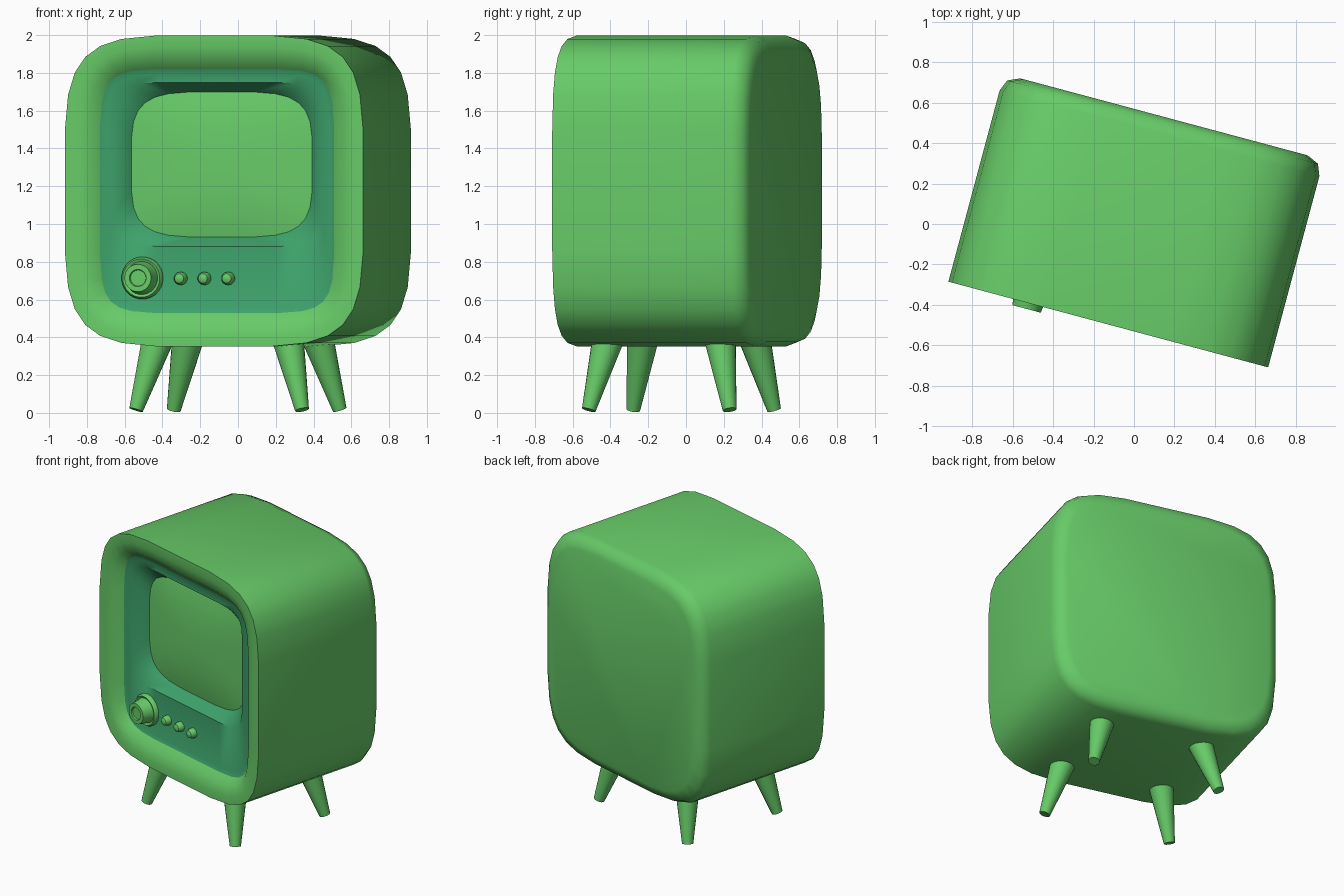
import bpy
import math
from mathutils import Matrix, Vector

cube = bpy.data.objects.get("Cube")
if cube:
    bpy.data.objects.remove(cube, do_unlink=True)

# The whole set is turned a little about the vertical axis
TURN = Matrix.Translation((0.006, 0, 0)) @ Matrix.Rotation(math.radians(-15), 4, "Z")


def make_material(name, colour):
    mat = bpy.data.materials.new(name)
    mat.use_nodes = True
    mat.diffuse_color = colour
    mat.node_tree.nodes["Principled BSDF"].inputs["Base Color"].default_value = colour
    return mat


green = make_material("leaf green", (0.136, 0.597, 0.138, 1))
teal = make_material("sea green", (0.047, 0.36, 0.145, 1))


def finish(obj, mat, angle):
    obj.data.materials.append(mat)
    obj.matrix_world = TURN @ obj.matrix_world
    bpy.ops.object.select_all(action="DESELECT")
    obj.select_set(True)
    bpy.context.view_layer.objects.active = obj
    bpy.ops.object.shade_smooth_by_angle(angle=math.radians(angle))


def ring(half_w, half_h, power, y, cx, cz, sides):
    """Superellipse outline facing the front; power 2 is a circle."""
    points = []
    for i in range(sides):
        t = (i + 0.5) * math.tau / sides
        c, s = math.cos(t), math.sin(t)
        x = math.copysign(abs(c) ** (2 / power), c) * half_w
        z = math.copysign(abs(s) ** (2 / power), s) * half_h
        points.append((cx + x, y, cz + z))
    return points


def loft(name, rings, mat, back_cap=False, front_cap=False, angle=50):
    """Bridge rings running from the back (or outside) to the front (or inside)."""
    n = len(rings[0])
    verts = [p for r in rings for p in r]
    faces = []
    for k in range(len(rings) - 1):
        for i in range(n):
            a, b = k * n + i, k * n + (i + 1) % n
            faces.append((a, b, b + n, a + n))
    if back_cap:
        faces.append(tuple(reversed(range(n))))
    if front_cap:
        faces.append(tuple(range(len(verts) - n, len(verts))))
    mesh = bpy.data.meshes.new(name)
    mesh.from_pydata(verts, [], faces)
    obj = bpy.data.objects.new(name, mesh)
    bpy.context.collection.objects.link(obj)
    finish(obj, mat, angle)
    return obj


def turned(name, profile, cx, cz, sides):
    """Round part standing on the front panel; profile holds (radius, y)."""
    return loft(name, [ring(r, r, 2, y, cx, cz, sides) for r, y in profile],
                green, front_cap=True, angle=40)


SIDES = 28
MID = 1.175

# Cabinet: rounded back edge, straight sides, soft front rim rolling inwards
cabinet_steps = [
    (0.737, 4.4, 0.548), (0.797, 4.6, 0.521), (0.82, 4.6, 0.464),
    (0.82, 4.6, -0.514), (0.76, 5, -0.514), (0.69, 6, -0.495), (0.642, 7, -0.452),
]
loft("cabinet", [ring(h, h + 0.005, p, y, 0, MID, SIDES) for h, p, y in cabinet_steps],
     green, back_cap=True)

# Front panel: flat surround, then a funnel sinking to the screen
loft("front_panel", [
    ring(0.642, 0.647, 7, -0.452, 0, MID, SIDES),
    ring(0.615, 0.62, 7, -0.44, 0, MID, SIDES),
    ring(0.56, 0.435, 8, -0.44, 0, 1.315, SIDES),
    ring(0.497, 0.385, 4.2, -0.355, 0, 1.315, SIDES),
], teal)

# Screen: gently bulging glass
screen_steps = [(1, 4.2, -0.355), (0.8, 3.8, -0.372), (0.5, 3, -0.385), (0.2, 2, -0.391)]
loft("screen", [ring(0.497 * s, 0.385 * s, p, y, 0, 1.315, SIDES)
                for s, p, y in screen_steps], green, front_cap=True)

# Tuning knob with a dished cap
turned("tuning_knob", [
    (0.112, -0.435), (0.112, -0.458), (0.102, -0.472), (0.088, -0.465),
    (0.083, -0.48), (0.073, -0.544), (0.046, -0.544), (0.042, -0.535),
], -0.41, 0.714, 24)

# Row of three small buttons
for i in range(3):
    turned(f"button_{i + 1}", [
        (0.035, -0.435), (0.034, -0.462), (0.025, -0.482), (0.01, -0.489),
    ], -0.2 + 0.13 * i, 0.712, 14)

# Four splayed, tapered legs
for side, sx in (("right", -1), ("left", 1)):
    for end, sy in (("front", -1), ("back", 1)):
        foot = Vector((0.455 * sx, 0.386 * sy - 0.025, 0.016))
        top = Vector((0.357 * sx, 0.307 * sy - 0.025, 0.39))
        axis = top - foot
        bpy.ops.mesh.primitive_cone_add(vertices=20, radius1=0.037, radius2=0.084,
                                        depth=axis.length)
        leg = bpy.context.object
        leg.name = f"{end}_{side}_leg"
        leg.matrix_world = (Matrix.Translation((foot + top) / 2)
                            @ axis.to_track_quat("Z", "Y").to_matrix().to_4x4())
        finish(leg, green, 40)
